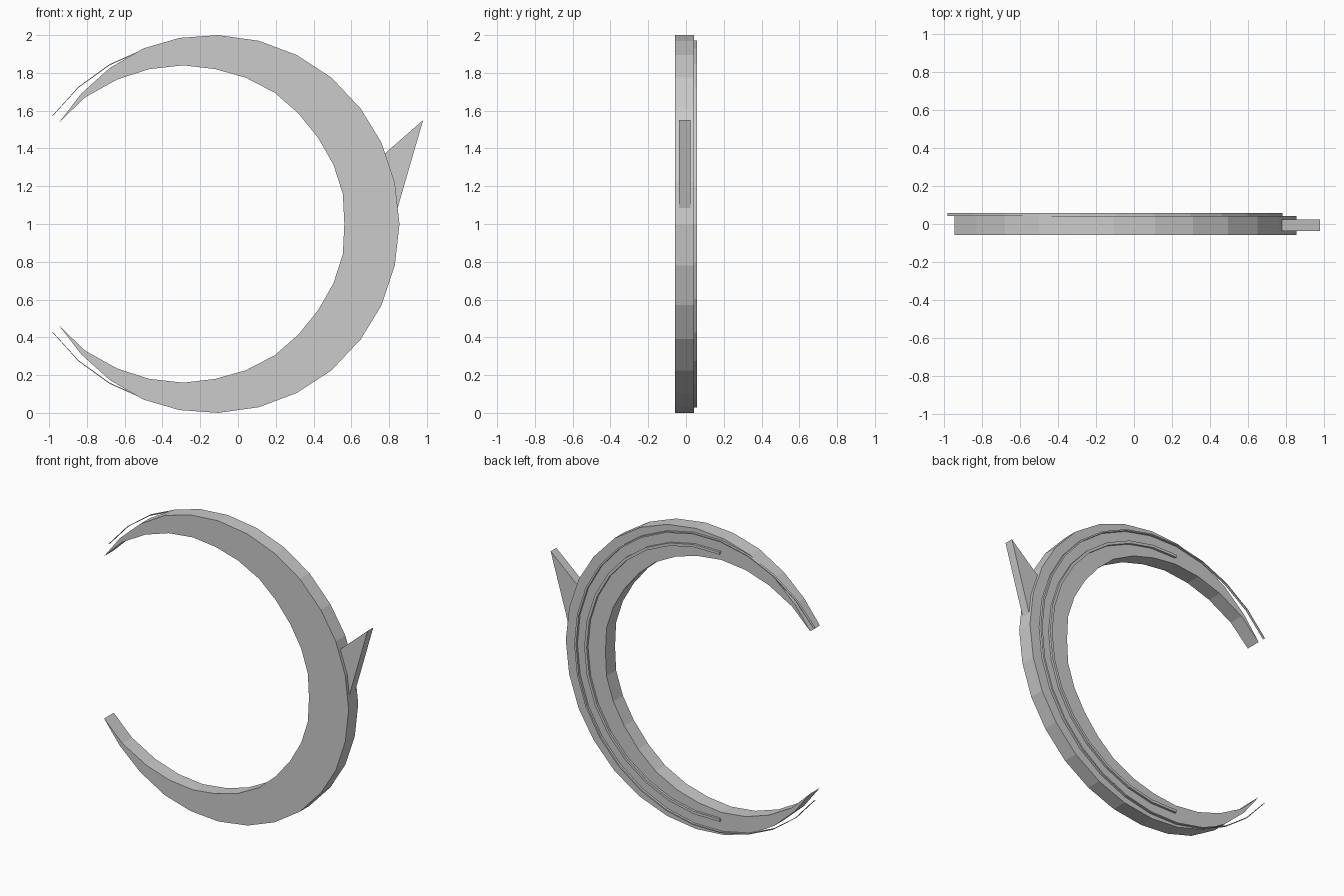
import bpy, bmesh
from math import sin, cos, radians

if "Cube" in bpy.data.objects:
    bpy.data.objects.remove(bpy.data.objects["Cube"])


def prism(name, quads, y0, y1):
    """Extrude a chain of XZ faces from y0 to y1 as one solid."""
    bm = bmesh.new()
    for q in quads:
        bm.faces.new([bm.verts.new((x, y0, z)) for x, z in q])
    bmesh.ops.remove_doubles(bm, verts=bm.verts[:], dist=0.0005)
    ext = bmesh.ops.extrude_face_region(bm, geom=bm.faces[:], use_keep_orig=True)
    moved = [g for g in ext["geom"] if isinstance(g, bmesh.types.BMVert)]
    bmesh.ops.translate(bm, verts=moved, vec=(0, y1 - y0, 0))
    bmesh.ops.recalc_face_normals(bm, faces=bm.faces[:])
    me = bpy.data.meshes.new(name)
    bm.to_mesh(me)
    bm.free()
    ob = bpy.data.objects.new(name, me)
    bpy.context.collection.objects.link(ob)
    return ob


def band(outer, inner):
    """Faces between two matching polylines; shared end points give triangles."""
    quads = []
    for i in range(len(outer) - 1):
        q = [outer[i], outer[i + 1], inner[i + 1], inner[i]]
        quads.append(list(dict.fromkeys(q)))
    return quads


def mirrored(half):
    """Reflect a half outline across z = 1 (last point lies on the axis)."""
    return half + [(x, 2 - z) for x, z in reversed(half[:-1])]


# Crescent blade
tip = (-0.945, 1.54)
outer = mirrored([tip, (-0.83, 1.69), (-0.68, 1.825), (-0.50, 1.93), (-0.31, 1.985),
                  (-0.105, 2.0), (0.11, 1.97), (0.31, 1.895), (0.495, 1.775),
                  (0.65, 1.61), (0.76, 1.43), (0.83, 1.22), (0.855, 1.0)])
inner = mirrored([tip, (-0.81, 1.67), (-0.64, 1.765), (-0.47, 1.82), (-0.29, 1.84),
                  (-0.12, 1.82), (0.04, 1.775), (0.195, 1.695), (0.32, 1.585),
                  (0.425, 1.455), (0.505, 1.315), (0.555, 1.16), (0.563, 1.0)])
prism("crescent_blade", band(outer, inner), -0.058, 0.043)

# Side spike, rooted slightly inside the blade
prism("side_spike", [[(0.98, 1.55), (0.765, 1.362), (0.835, 1.05)]], -0.037, 0.023)


# Raised arcs on the back face
def back_arc(name, r, w_mid, w_end, end, y0):
    steps = range(-end, end + 1, 12)
    width = lambda a: w_mid + (w_end - w_mid) * abs(a) / end
    pt = lambda a, d: (-0.193 + d * cos(radians(a)), 1 + d * sin(radians(a)))
    prism(name, band([pt(a, r) for a in steps],
                     [pt(a, r - width(a)) for a in steps]), y0, 0.058)


back_arc("outer_back_arc", 0.976, 0.014, 0.003, 144, 0.042)
back_arc("inner_back_arc", 0.902, 0.018, 0.018, 96, 0.042)
